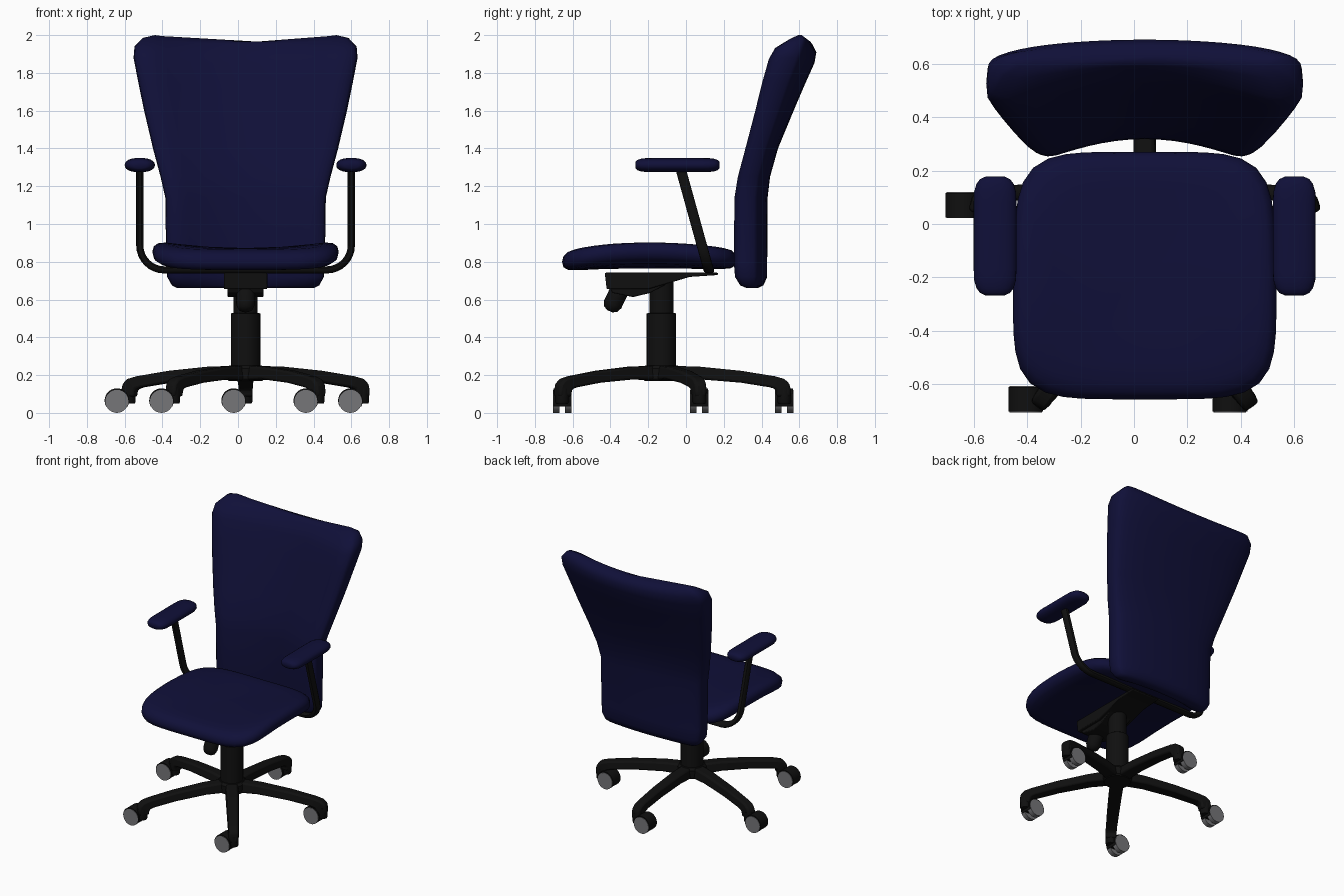
import bpy, bmesh, math
from mathutils import Vector, Matrix

cube = bpy.data.objects.get("Cube")
if cube:
    bpy.data.objects.remove(cube, do_unlink=True)

CX, CY = 0.04, -0.13          # swivel axis


def material(name, rgb):
    m = bpy.data.materials.new(name)
    m.use_nodes = True
    m.diffuse_color = (*rgb, 1)
    m.node_tree.nodes["Principled BSDF"].inputs["Base Color"].default_value = (*rgb, 1)
    return m


navy = material("navy fabric", (0.005, 0.005, 0.04))
black = material("black plastic", (0.005, 0.005, 0.005))
grey = material("grey wheel", (0.18, 0.18, 0.19))


def loft(name, rings, mat, angle=40, bevel=0):
    """Skin equal-length rings of points and cap both ends."""
    bm = bmesh.new()
    loops = [[bm.verts.new(p) for p in ring] for ring in rings]
    n = len(loops[0])
    for a, b in zip(loops, loops[1:]):
        for i in range(n):
            j = (i + 1) % n
            bm.faces.new((a[i], a[j], b[j], b[i]))
    bm.faces.new(loops[0])
    bm.faces.new(loops[-1])
    bmesh.ops.recalc_face_normals(bm, faces=bm.faces)
    mesh = bpy.data.meshes.new(name)
    bm.to_mesh(mesh)
    bm.free()
    mesh.materials.append(mat)
    mesh.shade_smooth()
    mesh.set_sharp_from_angle(angle=math.radians(angle))
    ob = bpy.data.objects.new(name, mesh)
    bpy.context.collection.objects.link(ob)
    if bevel:
        mod = ob.modifiers.new("soft edges", 'BEVEL')
        mod.width, mod.segments = bevel, 2
    return ob


def outline(n, count):
    """Unit superellipse, evenly spread by angle."""
    pts = []
    for i in range(count):
        a = 2 * math.pi * i / count
        c, s = math.cos(a), math.sin(a)
        r = (abs(c) ** n + abs(s) ** n) ** (-1 / n)
        pts.append((c * r, s * r))
    return pts


def turned(name, rows, mat, x=CX, y=CY, count=28):
    """Upright turned part from (radius, height) rows."""
    return loft(name, [[(x + r * u, y + r * v, z) for u, v in outline(2, count)]
                       for r, z in rows], mat)


# Backrest: height, half width, wing front, middle back
back_rows = [
    (0.66, 0.36, 0.32, 0.38), (0.675, 0.39, 0.28, 0.41), (0.72, 0.415, 0.25, 0.43),
    (0.80, 0.42, 0.243, 0.43), (1.14, 0.425, 0.247, 0.432), (1.25, 0.45, 0.265, 0.445),
    (1.4, 0.49, 0.305, 0.487), (1.6, 0.537, 0.355, 0.565), (1.75, 0.568, 0.39, 0.625),
    (1.88, 0.593, 0.425, 0.68), (1.94, 0.588, 0.46, 0.69), (1.985, 0.545, 0.54, 0.67),
    (2.0, 0.48, 0.585, 0.63)]


def back_section():
    xs = [math.cos(math.pi * i / 24) for i in range(25)]
    front = [(u, -(1 - abs(u) ** 5) ** 0.2) for u in xs]
    rear = [(-u, (1 - abs(u) ** 5) ** 0.2) for u in xs[1:-1]]
    return front + [(u, v) for u, v in rear]


rings = []
for z, hw, front, rear in back_rows:
    t = rear - front
    lift = max(0, (z - 1.4) / 0.6)
    ring = []
    for u, v in back_section():
        f = front + 0.4 * t * max(0, 1 - u * u / 0.7)
        b = rear - 0.2 * t * u * u
        ring.append((CX + hw * u, (f + b) / 2 + v * (b - f) / 2,
                     z - 0.035 * lift * (1 - u * u)))
    rings.append(ring)
loft("backrest", rings, navy, 60)

# Seat cushion: dished between raised sides, with a drooping front lip
seat_rows = [(0.02, 0.765), (0.5, 0.765), (0.82, 0.766), (0.93, 0.773), (0.985, 0.79),
             (1, 0.82), (0.985, 0.848), (0.94, 0.867), (0.86, 0.876), (0.7, 0.876),
             (0.4, 0.874), (0.02, 0.873)]
rings = []
for s, z in seat_rows:
    ring = []
    for u, v in outline(5, 56):
        u, v = u * s, v * s
        dz = 0.035 * u * u * (1 - v * v) - 0.008 * v * v - 0.012 * max(0, -v) ** 4
        taper = 0.493 - 0.015 * max(0, v)
        ring.append((CX + taper * u, -0.193 + 0.463 * v, z + dz))
    rings.append(ring)
loft("seat", rings, navy, 60)

# Armrest pads
pad_rows = [(-0.267, 0.45), (-0.258, 0.7), (-0.24, 0.87), (-0.21, 0.98), (-0.17, 1),
            (0.08, 1), (0.12, 0.98), (0.15, 0.87), (0.168, 0.7), (0.177, 0.45)]
for side, x in (("right", -0.56), ("left", 0.56)):
    loft(side + "_arm_pad",
         [[(CX + x + 0.08 * s * u, y, 1.312 + 0.038 * s * v) for u, v in outline(2.3, 24)]
          for y, s in pad_rows], navy, 60)

# Arm frame: one flat bar bent into a leaning U under the seat
half = [(0.56, 1.29), (0.56, 1.08)]
for i in range(9):
    a = math.pi / 2 * i / 8
    half.append((0.43 + 0.13 * math.cos(a), 0.887 - 0.13 * math.sin(a)))
path = [Vector(p) for p in half] + [Vector((-x, z)) for x, z in reversed(half)]
rings = []
for i, p in enumerate(path):
    d = (path[min(i + 1, len(path) - 1)] - path[max(i - 1, 0)]).normalized()
    ring = []
    for u, v in outline(3, 12):
        x, z = p.x - d.y * 0.019 * u, p.y + d.x * 0.019 * u
        ring.append((CX + x, -0.025 + (1.28 - z) * 0.277 + 0.028 * v, z))
    rings.append(ring)
loft("arm_frame", rings, black)

# Tilt mechanism under the seat, with a narrower lower housing and a knob
upper = [(-0.43, 0.742), (0.17, 0.742), (0.17, 0.73), (0.02, 0.72), (-0.08, 0.69),
         (-0.2, 0.655), (-0.42, 0.655)]
lower = [(-0.42, 0.7), (-0.07, 0.7), (-0.19, 0.635), (-0.28, 0.613), (-0.39, 0.635)]
for name, prof, w in (("tilt_mechanism", upper, 0.115), ("tilt_housing", lower, 0.095)):
    loft(name, [[(CX + x, y, z) for y, z in prof] for x in (-w, w)], black, 30, 0.006)

knob = turned("tilt_knob", [(0.015, -0.07), (0.038, -0.058), (0.05, -0.03), (0.05, 0.05)],
              black, 0, 0, 20)
knob.matrix_world = Matrix.Translation((CX, -0.375, 0.602)) @ Matrix.Rotation(-0.45, 4, 'X')

# Gas column
turned("column_sleeve", [(0.078, 0.17), (0.078, 0.525), (0.072, 0.53)], black)
turned("column_piston", [(0.063, 0.5), (0.063, 0.73)], black)
turned("base_hub", [(0.09, 0.17), (0.1, 0.18), (0.1, 0.235), (0.085, 0.252)], black)

# Leg stations: top point, bottom point, half width (radius, height)
leg = [((0.02, 0.25), (0.02, 0.172), 0.05), ((0.2, 0.245), (0.2, 0.178), 0.048),
       ((0.42, 0.223), (0.42, 0.16), 0.044), ((0.6, 0.194), (0.57, 0.136), 0.04),
       ((0.65, 0.18), (0.6, 0.128), 0.04), ((0.678, 0.155), (0.608, 0.115), 0.039),
       ((0.685, 0.12), (0.61, 0.1), 0.038), ((0.685, 0.085), (0.61, 0.085), 0.036)]


def disc(name, x, z, r, y0, y1, mat, start=0, sweep=360, count=28):
    """Round or part-round plate standing across y."""
    angles = [math.radians(start + sweep * i / count) for i in range(count + (sweep < 360))]
    return loft(name, [[(x + r * math.cos(a), y, z + r * math.sin(a)) for a in angles]
                       for y in (y0, y1)], mat, 30)


for k in range(5):
    ang = math.radians(18 + 72 * k)
    c, s = math.cos(ang), math.sin(ang)
    rings = []
    for (rt, zt), (rb, zb), w in leg:
        corners = ((rt, zt, w * 0.8), (rt, zt, -w * 0.8), (rb, zb, -w), (rb, zb, w))
        rings.append([(CX + r * c - q * s, CY + r * s + q * c, z) for r, z, q in corners])
    loft(f"base_leg_{k + 1}", rings, black, 35, 0.012)

    # Twin-wheel caster trailing to one side of the leg tip
    px, py = CX + 0.65 * c, CY + 0.65 * s
    wx = px - 0.063
    disc(f"caster_hood_{k + 1}", wx, 0.065, 0.065, py - 0.046, py + 0.046, black, -28, 236)
    turned(f"caster_stem_{k + 1}", [(0.032, 0.05), (0.036, 0.06), (0.036, 0.13)],
           black, px, py, 16)
    for label, d in (("front", -1), ("rear", 1)):
        disc(f"caster_wheel_{label}_{k + 1}", wx, 0.061, 0.061,
             py + d * 0.014, py + d * 0.049, grey)
